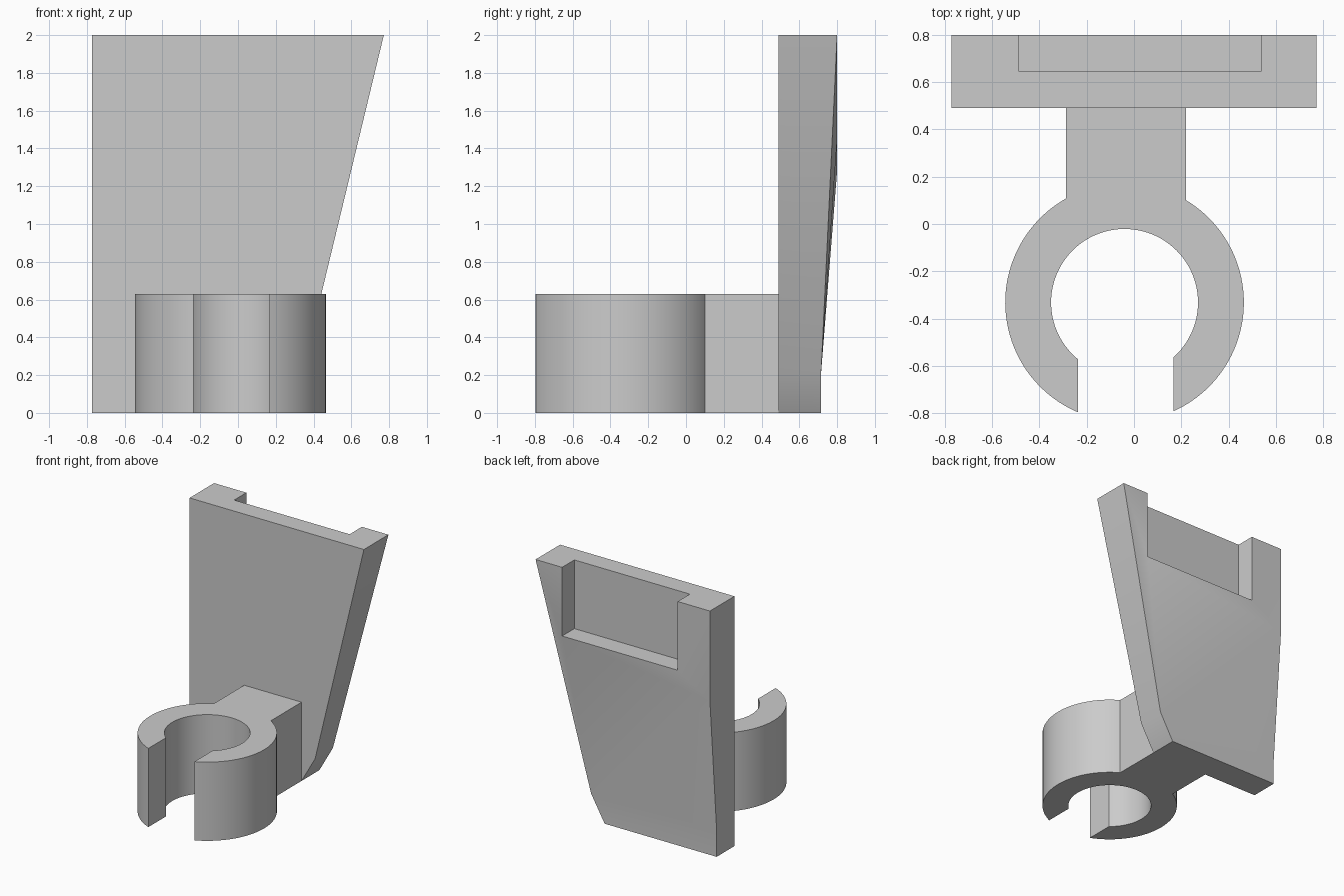
import bpy, bmesh, math

cube = bpy.data.objects.get("Cube")
if cube:
    bpy.data.objects.remove(cube)

grey = bpy.data.materials.new("plain grey")
grey.use_nodes = True
colour = (0.6, 0.6, 0.6, 1)
grey.diffuse_color = colour
grey.node_tree.nodes["Principled BSDF"].inputs["Base Color"].default_value = colour


def finish(bm, name):
    bmesh.ops.recalc_face_normals(bm, faces=bm.faces)
    mesh = bpy.data.meshes.new(name)
    bm.to_mesh(mesh)
    bm.free()
    mesh.materials.append(grey)
    ob = bpy.data.objects.new(name, mesh)
    bpy.context.collection.objects.link(ob)
    bpy.ops.object.select_all(action="DESELECT")
    ob.select_set(True)
    bpy.context.view_layer.objects.active = ob
    bpy.ops.object.shade_smooth_by_angle(angle=math.radians(30))
    return ob


def arc(radius, start, end, steps):
    """Points on a circle about the clip centre."""
    return [(CX + radius * math.cos(start + (end - start) * i / steps),
             CY + radius * math.sin(start + (end - start) * i / steps))
            for i in range(steps + 1)]


FRONT, BACK, THIN, FLOOR = 0.49, 0.80, 0.715, 0.645
LEFT, RIGHT, TOP, SILL = -0.772, 0.772, 2.0, 1.45

# Open round clip with its arm, as one extruded outline
CX, CY, OUTER, INNER, HEIGHT = -0.04, -0.332, 0.505, 0.311, 0.63
arm_l, arm_r, gap_l, gap_r = -0.288, 0.22, -0.236, 0.168


def angle(x, radius, side):
    return side * math.acos((x - CX) / radius)


tau = 2 * math.pi
outline = arc(OUTER, angle(gap_r, OUTER, -1), angle(arm_r, OUTER, 1), 48)
outline += [(arm_r, FRONT), (arm_l, FRONT)]
outline += arc(OUTER, angle(arm_l, OUTER, 1), tau + angle(gap_l, OUTER, -1), 48)
outline += arc(INNER, tau + angle(gap_l, INNER, -1), angle(gap_r, INNER, -1), 72)
bm = bmesh.new()
base = bm.faces.new([bm.verts.new((x, y, 0)) for x, y in outline])
top = bmesh.ops.extrude_face_region(bm, geom=[base])["geom"]
bmesh.ops.translate(bm, vec=(0, 0, HEIGHT),
                    verts=[v for v in top if isinstance(v, bmesh.types.BMVert)])
finish(bm, "round_clip_and_arm")

# Back plate: named corners, slanted side, tapering back and a notch at the top
bm = bmesh.new()
corners = {
    # front
    "a": (LEFT, FRONT, TOP), "b": (RIGHT, FRONT, TOP), "c": (0.34, FRONT, 0.21),
    "d": (0.22, FRONT, 0), "e": (LEFT, FRONT, 0),
    # back
    "A": (LEFT, BACK, TOP), "B": (RIGHT, BACK, TOP), "C": (0.34, THIN, 0.21),
    "D": (0.22, THIN, 0), "E": (LEFT, THIN, 0), "G": (LEFT, THIN, 0.21),
    "H": (LEFT, BACK, 1.28),
}
# notch corners: rim on the back face, floor inside
for x, rim, floor in ((-0.486, "PQ", "pq"), (0.537, "SR", "sr")):
    for z, r, f in zip((TOP, SILL), rim, floor):
        corners[r] = (x, BACK, z)
        corners[f] = (x, FLOOR, z)
v = {key: bm.verts.new(co) for key, co in corners.items()}
for face in ("abcde",                                   # front
             "aAPpsSBb",                                # top rim
             "aeEGHA", "edDE", "cCDd",                  # side, base, chamfer
             "bBC", "bCc",                              # slanted side
             "APQH", "HQR", "RSB", "RBC", "HRC", "HCG", "GCDE",   # back
             "pqrs", "PpqQ", "SRrs", "QqrR"):           # notch
    bm.faces.new([v[k] for k in face])
finish(bm, "back_plate")
